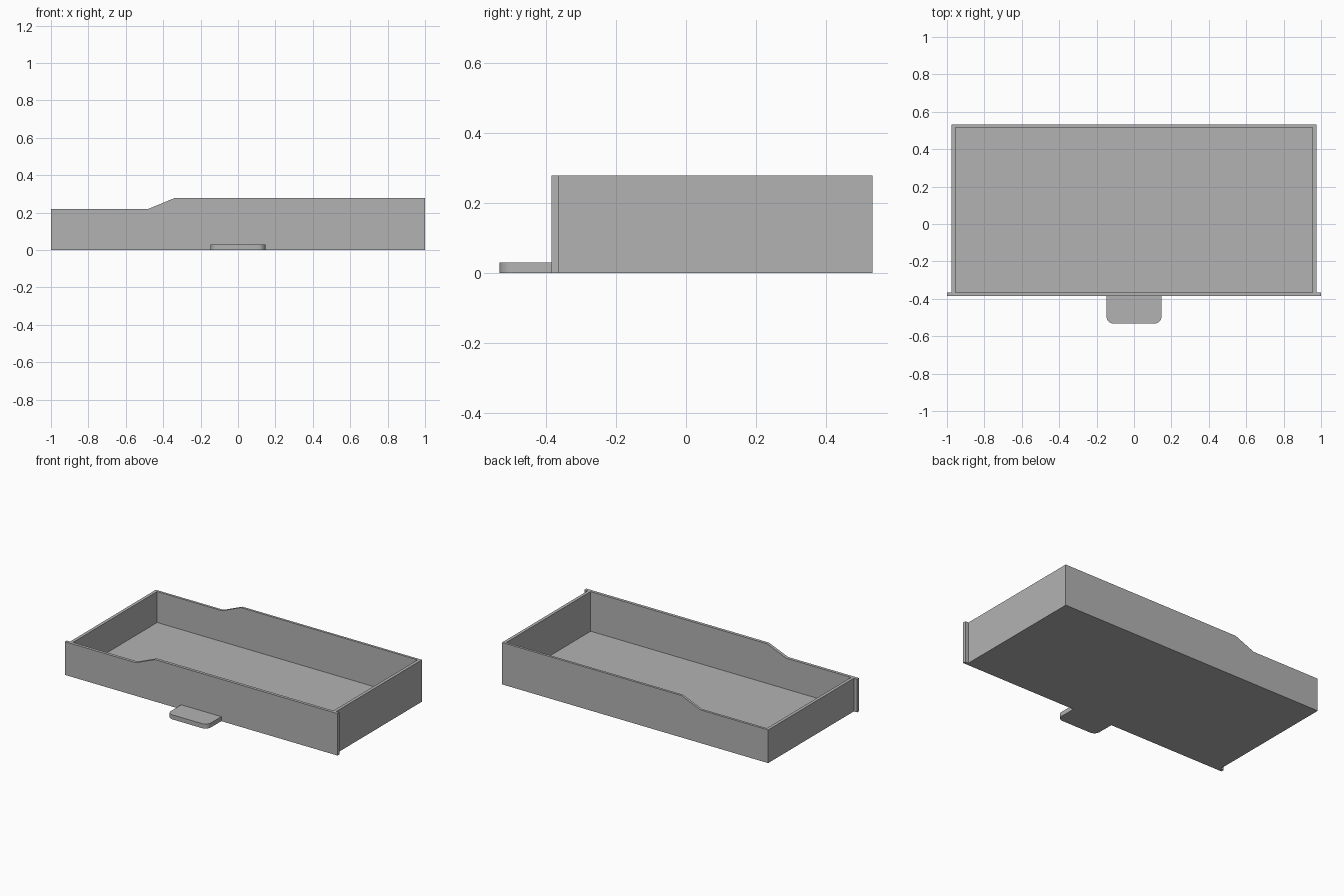
import bpy
import bmesh
from math import cos, sin, pi
from mathutils import Vector

default = bpy.data.objects.get("Cube")
if default:
    bpy.data.objects.remove(default, do_unlink=True)

grey = bpy.data.materials.new("plain_grey")
grey.use_nodes = True
grey.diffuse_color = (0.45, 0.45, 0.45, 1)
grey.node_tree.nodes["Principled BSDF"].inputs["Base Color"].default_value = grey.diffuse_color


def prism(name, outline, offset):
    """Extrude a closed outline of 3D points along an offset vector."""
    bm = bmesh.new()
    face = bm.faces.new([bm.verts.new(p) for p in outline])
    result = bmesh.ops.extrude_face_region(bm, geom=[face], use_keep_orig=True)
    moved = [v for v in result["geom"] if isinstance(v, bmesh.types.BMVert)]
    bmesh.ops.translate(bm, verts=moved, vec=Vector(offset))
    bmesh.ops.recalc_face_normals(bm, faces=bm.faces)
    mesh = bpy.data.meshes.new(name)
    bm.to_mesh(mesh)
    bm.free()
    mesh.materials.append(grey)
    obj = bpy.data.objects.new(name, mesh)
    bpy.context.collection.objects.link(obj)
    return obj


def stepped(name, half_width, y0, y1):
    """Upright slab whose top edge slopes down to the low right end."""
    profile = [(-half_width, 0), (half_width, 0), (half_width, HIGH),
               (-0.34, HIGH), (-0.48, LOW), (-half_width, LOW)]
    return prism(name, [(x, y0, z) for x, z in profile], (0, y1 - y0, 0))


HIGH, LOW = 0.278, 0.22
FRONT, PANEL_BACK, BACK = -0.385, -0.365, 0.533
WALL, FLOOR = 0.021, 0.015
BODY = 0.976

# Tray body, hollowed from above and open towards the front panel
body = stepped("tray_body", BODY, PANEL_BACK, BACK)
inner = BODY - WALL
cutter = prism("hollow_cutter",
               [(-inner, FRONT, FLOOR), (inner, FRONT, FLOOR),
                (inner, BACK - 0.016, FLOOR), (-inner, BACK - 0.016, FLOOR)],
               (0, 0, 0.5))
cutter.hide_render = True
hollow = body.modifiers.new("hollow", "BOOLEAN")
hollow.operation = "DIFFERENCE"
hollow.solver = "EXACT"
hollow.object = cutter
bpy.context.view_layer.objects.active = body
bpy.ops.object.modifier_apply(modifier=hollow.name)
bpy.data.objects.remove(cutter, do_unlink=True)

# Front panel, slightly wider than the body
stepped("front_panel", 1.0, FRONT, PANEL_BACK)

# Pull tab with two rounded front corners
HALF, TIP, RADIUS, STEPS = 0.147, -0.533, 0.04, 8
corner = [(HALF - RADIUS + RADIUS * cos(a), TIP + RADIUS - RADIUS * sin(a))
          for a in (pi / 2 * i / STEPS for i in range(STEPS + 1))]
right_half = [(HALF, FRONT)] + corner
outline = right_half + [(-x, y) for x, y in reversed(right_half)]
tab = prism("pull_tab", [(x, y, 0) for x, y in outline], (0, 0, 0.03))
bpy.ops.object.select_all(action="DESELECT")
tab.select_set(True)
bpy.context.view_layer.objects.active = tab
bpy.ops.object.shade_smooth_by_angle()
